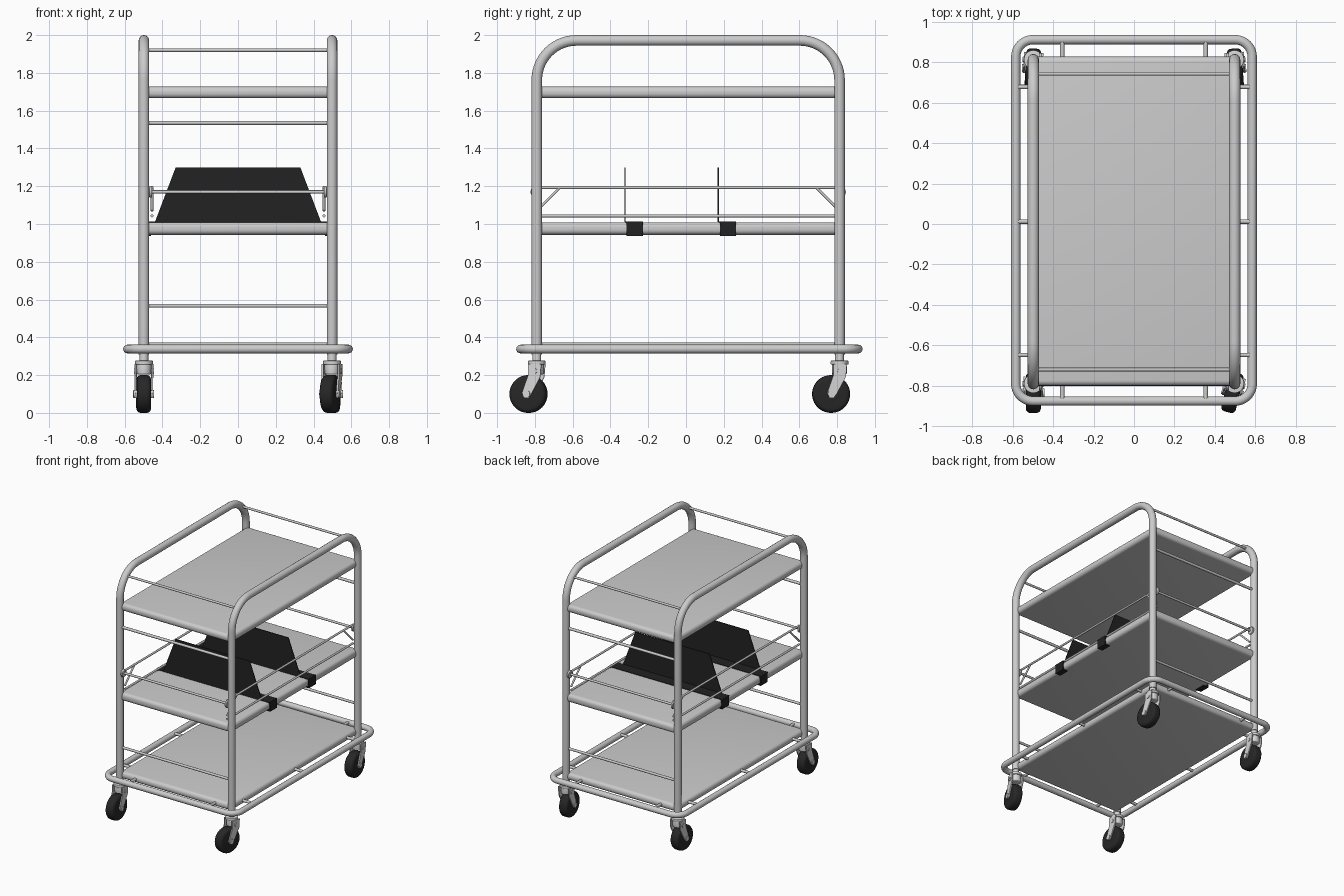
import bpy, bmesh, math
from mathutils import Vector, Matrix

if "Cube" in bpy.data.objects:
    bpy.data.objects.remove(bpy.data.objects["Cube"])


def material(name, v):
    m = bpy.data.materials.new(name)
    m.diffuse_color = (v, v, v, 1)
    m.use_nodes = True
    m.node_tree.nodes["Principled BSDF"].inputs["Base Color"].default_value = m.diffuse_color
    return m


METAL = material("light grey metal", 0.60)
CASTER = material("pale caster metal", 0.68)
BLACK = material("black plastic", 0.016)
RUBBER = material("black rubber", 0.02)
YF, YB, X = -0.79, 0.813, 0.498      # post centres


def link(name, mesh, mat):
    ob = bpy.data.objects.new(name, mesh)
    bpy.context.collection.objects.link(ob)
    mesh.materials.clear()
    mesh.materials.append(mat)
    return ob


def smooth(ob, angle=35):
    bpy.ops.object.select_all(action='DESELECT')
    ob.select_set(True)
    bpy.context.view_layer.objects.active = ob
    bpy.ops.object.shade_smooth_by_angle(angle=math.radians(angle))


def rounded(points, radius, closed=False, steps=10):
    """Path with its corners replaced by arcs (right-angle corners)."""
    pts = [Vector(p) for p in points]
    out = []
    for i, p in enumerate(pts):
        if not closed and i in (0, len(pts) - 1):
            out.append(p)
            continue
        a = (pts[i - 1] - p).normalized()
        b = (pts[(i + 1) % len(pts)] - p).normalized()
        c = p + (a + b) * radius
        for k in range(steps + 1):
            t = k / steps * math.pi / 2
            out.append(c - b * radius * math.cos(t) - a * radius * math.sin(t))
    return out


def tube(name, points, r, mat=METAL, closed=False, sides=4):
    cu = bpy.data.curves.new(name, 'CURVE')
    cu.dimensions = '3D'
    cu.bevel_depth, cu.bevel_resolution, cu.use_fill_caps = r, sides, True
    sp = cu.splines.new('POLY')
    sp.points.add(len(points) - 1)
    for q, p in zip(sp.points, points):
        q.co = (*p, 1)
    sp.use_cyclic_u = closed
    tmp = bpy.data.objects.new(name + "_path", cu)
    bpy.context.collection.objects.link(tmp)
    dg = bpy.context.evaluated_depsgraph_get()
    mesh = bpy.data.meshes.new_from_object(tmp.evaluated_get(dg))
    bpy.data.objects.remove(tmp)
    ob = link(name, mesh, mat)
    smooth(ob, 50)
    return ob


def box(name, lo, hi, mat, bevel=0, segments=4):
    lo, hi = Vector(lo), Vector(hi)
    bm = bmesh.new()
    bmesh.ops.create_cube(bm, size=1)
    for v in bm.verts:
        v.co = Vector([(lo[i] + hi[i]) / 2 + v.co[i] * (hi[i] - lo[i]) for i in range(3)])
    if bevel:
        bmesh.ops.bevel(bm, geom=bm.edges[:], offset=bevel, segments=segments,
                        profile=0.5, affect='EDGES')
    me = bpy.data.meshes.new(name)
    bm.to_mesh(me)
    bm.free()
    ob = link(name, me, mat)
    if bevel:
        smooth(ob)
    return ob


def cylinder(name, centre, r, depth, mat, axis='Z', bevel=0, sides=28):
    bm = bmesh.new()
    bmesh.ops.create_cone(bm, cap_ends=True, segments=sides, radius1=r, radius2=r, depth=depth)
    if bevel:
        rim = [e for e in bm.edges if abs(e.verts[0].co.z - e.verts[1].co.z) < 1e-6]
        bmesh.ops.bevel(bm, geom=rim, offset=bevel, segments=4, profile=0.5, affect='EDGES')
    m = Matrix.Translation(centre)
    if axis == 'X':
        m = m @ Matrix.Rotation(math.pi / 2, 4, 'Y')
    bm.transform(m)
    me = bpy.data.meshes.new(name)
    bm.to_mesh(me)
    bm.free()
    ob = link(name, me, mat)
    smooth(ob)
    return ob


def prism(name, profile, axis, a, b, mat):
    """Extrude a 2D profile along axis 0 (x) or 1 (y) from a to b."""
    bm = bmesh.new()
    at = lambda p, t: (t, p[0], p[1]) if axis == 0 else (p[0], t, p[1])
    face = bm.faces.new([bm.verts.new(at(p, a)) for p in profile])
    ext = bmesh.ops.extrude_face_region(bm, geom=[face])
    for v in ext['geom']:
        if isinstance(v, bmesh.types.BMVert):
            v.co[axis] = b
    bmesh.ops.recalc_face_normals(bm, faces=bm.faces[:])
    me = bpy.data.meshes.new(name)
    bm.to_mesh(me)
    bm.free()
    return link(name, me, mat)


# side arches and middle guard rails
for s, side in ((-1, "left"), (1, "right")):
    x = s * X
    tube(side + "_arch", rounded([(x, YF, 0.31), (x, YF, 1.972), (x, YB, 1.972), (x, YB, 0.31)],
                                 0.21, steps=14), 0.028, sides=6)
    g = s * 0.455
    for z, label in ((1.193, "upper"), (1.043, "lower")):
        tube(f"{side}_{label}_guard_rail", [(g, YF, z), (g, YB, z)], 0.008)
    for y, d, end in ((YF, 1, "front"), (YB, -1, "back")):
        tube(f"{side}_{end}_guard_brace", [(g, y, 1.07), (g, y + d * 0.12, 1.19)], 0.007)
        cylinder(f"{side}_{end}_guard_washer", (s * 0.463, y - d * 0.003, 1.17), 0.03, 0.016,
                 METAL, 'X', 0.005)

# cross rods at both ends
for y, d, end in ((YF, 1, "front"), (YB, -1, "back")):
    for z, dy, r in ((1.92, 0.07, 0.009), (1.535, 0, 0.011), (1.17, 0, 0.009), (0.567, 0, 0.010)):
        yy = y + d * dy
        tube(f"{end}_cross_rod", [(-X, yy, z), (X, yy, z)], r)

# shelves
for label, z0, z1 in (("bottom", 0.315, 0.373), ("middle", 0.943, 1.009), ("top", 1.666, 1.727)):
    box(label + "_shelf", (-0.5, YF - 0.01, z0), (0.5, YB + 0.015, z1), METAL, 0.026, 5)

# bumper ring and its brackets
BX, BF, BB, BZ = 0.585, -0.876, 0.912, 0.338
tube("bumper_ring", rounded([(-BX, BF, BZ), (BX, BF, BZ), (BX, BB, BZ), (-BX, BB, BZ)],
                            0.085, closed=True), 0.023, closed=True, sides=6)
for s in (-1, 1):
    for y in (-0.648, 0.012, 0.678):
        tube("bumper_side_bracket", [(s * 0.48, y, 0.347), (s * BX, y, 0.347)], 0.011)
    for ya, yb in ((YF, BF), (YB, BB)):
        tube("bumper_end_bracket", [(s * 0.355, ya, 0.347), (s * 0.355, yb, 0.347)], 0.011)

# shelf dividers with a base strip and edge clips
for y in (-0.322, 0.171):
    prism("divider_panel", [(-0.44, 1.01), (0.44, 1.01), (0.33, 1.30), (-0.33, 1.30)],
          1, y - 0.003, y + 0.003, BLACK)
    box("divider_base", (-0.506, y, 1.007), (0.506, y + 0.092, 1.013), BLACK)
    for s in (-1, 1):
        xs = sorted((s * 0.497, s * 0.507))
        box("divider_clip", (xs[0], y + 0.008, 0.937), (xs[1], y + 0.094, 1.012), BLACK)
        xs = sorted((s * 0.46, s * 0.507))
        box("divider_clip_lip", (xs[0], y + 0.008, 0.936), (xs[1], y + 0.094, 0.942), BLACK)


def caster(name, x, y, angle):
    t = -0.045                       # wheel trail
    parts = [
        cylinder(name + "_stem", (0, 0, 0.295), 0.023, 0.09, CASTER),
        cylinder(name + "_swivel", (0, 0, 0.266), 0.047, 0.022, CASTER, bevel=0.005),
        cylinder(name + "_head", (0, 0, 0.232), 0.039, 0.056, CASTER, bevel=0.008),
        cylinder(name + "_bolt", (0, 0, 0.222), 0.014, 0.106, CASTER, 'X'),
        cylinder(name + "_axle", (0, t, 0.1), 0.02, 0.108, CASTER, 'X'),
        cylinder(name + "_tyre", (0, t, 0.1), 0.1, 0.074, RUBBER, 'X', 0.022, 40),
    ]
    arm = [(0.036, 0.26), (-0.036, 0.26), (-0.036, 0.20), (t - 0.024, 0.105), (t - 0.012, 0.08),
           (t + 0.012, 0.08), (t + 0.026, 0.10), (0.03, 0.19)]
    for s in (-1, 1):
        parts.append(prism(name + "_fork_arm", arm, 0, s * 0.039, s * 0.048, CASTER))
    m = Matrix.Translation((x, y, 0)) @ Matrix.Rotation(math.radians(angle), 4, 'Z')
    for p in parts:
        p.data.transform(m)


# four swivel casters, turned slightly differently
caster("front_left_caster", -X, YF, 0)
caster("front_right_caster", X, YF, -14)
caster("back_left_caster", -X, YB, -3)
caster("back_right_caster", X, YB, 4)
